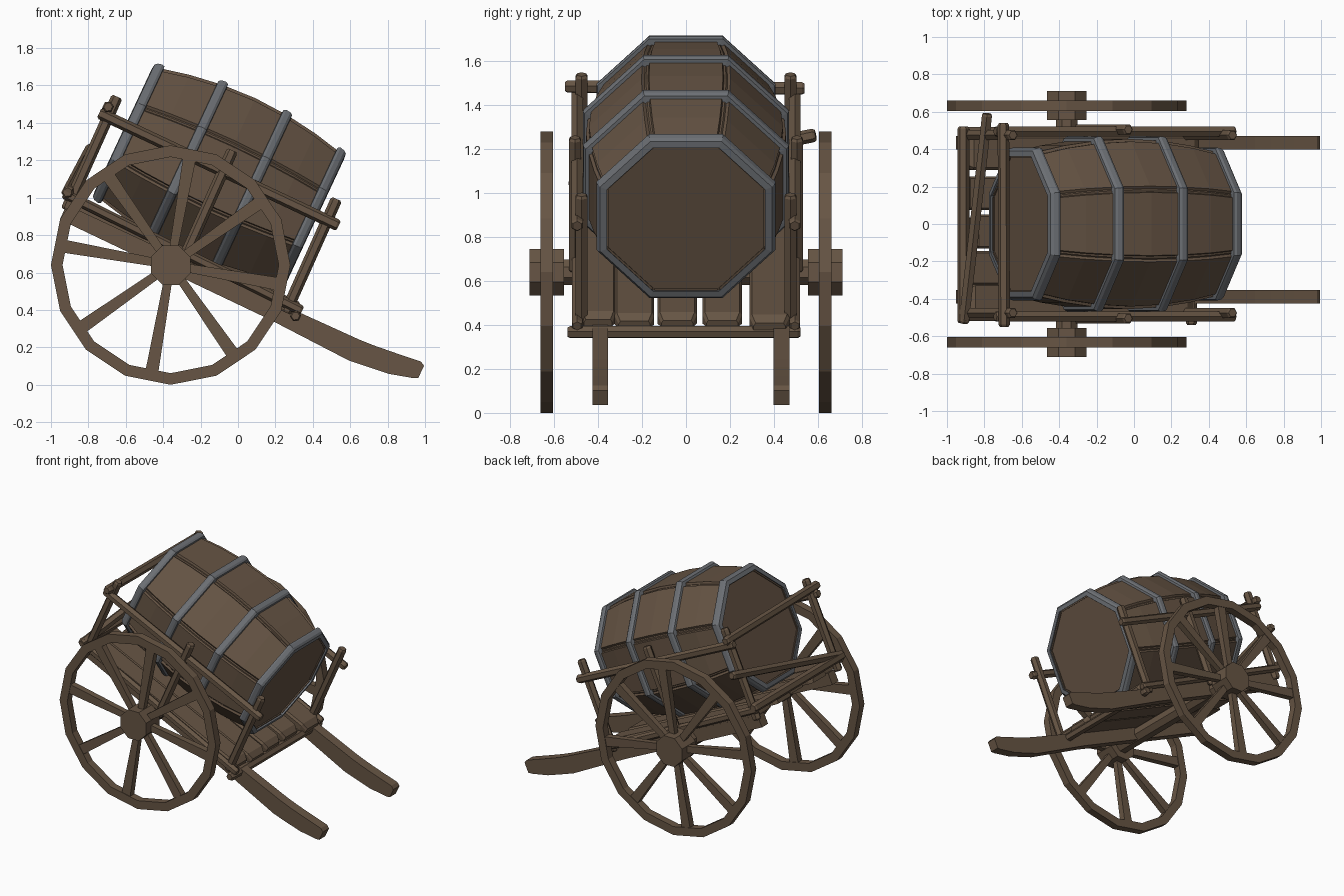
import bpy, bmesh, math
from mathutils import Matrix, Vector

if "Cube" in bpy.data.objects:
    bpy.data.objects.remove(bpy.data.objects["Cube"])

# Cart frame: origin on the axle, tilted nose-down 25 degrees
CART = Matrix.Translation((-0.36, 0, 0.64)) @ Matrix.Rotation(math.radians(25), 4, 'Y')
AXLE = Matrix.Translation((-0.36, 0, 0.64))


def material(name, rgb):
    m = bpy.data.materials.new(name)
    m.diffuse_color = (*rgb, 1)
    m.use_nodes = True
    m.node_tree.nodes["Principled BSDF"].inputs["Base Color"].default_value = m.diffuse_color
    return m


WOOD = material("brown wood", (0.135, 0.091, 0.058))
OAK = material("barrel oak", (0.128, 0.086, 0.056))
STEEL = material("grey iron", (0.15, 0.16, 0.175))


def finish(name, bm, mat, mtx):
    bmesh.ops.recalc_face_normals(bm, faces=bm.faces[:])
    bm.transform(mtx)
    me = bpy.data.meshes.new(name)
    bm.to_mesh(me)
    bm.free()
    me.materials.append(mat)
    ob = bpy.data.objects.new(name, me)
    bpy.context.collection.objects.link(ob)
    return ob


def loft(bm, rings, closed=False):
    """Skin a list of point rings; cap the ends unless closed."""
    vs = [[bm.verts.new(p) for p in r] for r in rings]
    n = len(vs[0])
    for i in range(len(vs) if closed else len(vs) - 1):
        a, b = vs[i], vs[(i + 1) % len(vs)]
        for k in range(n):
            bm.faces.new((a[k], a[(k + 1) % n], b[(k + 1) % n], b[k]))
    if not closed:
        bm.faces.new(vs[0])
        bm.faces.new(vs[-1])


def pole(name, a, b, r, mtx=CART, sides=6):
    """Round pole with slightly chamfered ends."""
    a, b = Vector(a), Vector(b)
    d = (b - a).normalized()
    q = d.to_track_quat('Z', 'Y')
    bm = bmesh.new()
    rings = []
    for p, s in ((a, .75), (a + d * .012, 1), (b - d * .012, 1), (b, .75)):
        rings.append([p + q @ Vector((r * s * math.cos(math.tau * (k + .5) / sides),
                                      r * s * math.sin(math.tau * (k + .5) / sides), 0))
                      for k in range(sides)])
    loft(bm, rings)
    return finish(name, bm, WOOD, mtx)


def octagon(u, apothem, cw):
    R = apothem / math.cos(math.pi / 8)
    return [(u, R * math.cos(math.tau * (k + .5) / 8), cw + R * math.sin(math.tau * (k + .5) / 8))
            for k in range(8)]


# Barrel: recessed core, eight staves, four hoops
CW, MID = 0.545, 0.033


def apothem(u):
    return 0.455 - 0.075 * (abs(u - MID) / 0.55) ** 1.9


stations = [MID + d for d in (-.555, -.37, -.19, 0, .19, .37, .555)]
bm = bmesh.new()
loft(bm, [octagon(u * .985 + MID * .015, apothem(u) - .014, CW) for u in stations])
finish("barrel_core", bm, OAK, CART)

bm = bmesh.new()
for i in range(8):
    rot = Matrix.Rotation(math.tau * i / 8, 4, 'X')
    rings = []
    for u in stations:
        a = apothem(u)
        h = a * math.tan(math.pi / 8) - .02
        rings.append([Vector((0, 0, CW)) + rot @ Vector(p) for p in
                      ((u, -h, a), (u, h, a), (u, h + .008, a - .025), (u, -h - .008, a - .025))])
    loft(bm, rings)
finish("barrel_staves", bm, OAK, CART)

for i, d in enumerate((-.538, -.19, .19, .538)):
    u = MID + d
    sec = ((-.03, -.015), (-.026, .014), (-.012, .022), (.012, .022), (.026, .014), (.03, -.015))
    bm = bmesh.new()
    loft(bm, [octagon(u + du, apothem(u + du) + dr, CW) for du, dr in sec], closed=True)
    finish(f"barrel_hoop_{i + 1}", bm, STEEL, CART)

# Handle shafts: bent side profile given thickness across y
path = ((-.64, .055, -.03), (.6, .06, -.04), (1.08, .065, -.06), (1.17, .07, -.05),
        (1.30, .083, -.035), (1.43, .098, .0), (1.455, .085, .012))
for name, y in (("left_shaft", .435), ("right_shaft", -.39)):
    bm = bmesh.new()
    loft(bm, [[(u, y - .036, t), (u, y + .036, t), (u, y + .036, b), (u, y - .036, b)]
              for u, t, b in path])
    finish(name, bm, WOOD, CART)

# Bed planks with chamfered ends
planks = ((-.40, .16, -.62, .70), (-.235, .18, -.66, .72), (-.04, .18, -.60, .71),
          (.165, .18, -.65, .71), (.38, .18, -.63, .74))
for i, (y, w, u0, u1) in enumerate(planks):
    h = w / 2
    rings = []
    for u, s, t in ((u0, .8, .09), (u0 + .03, 1, .113), (u1 - .04, 1, .113), (u1, .8, .09)):
        rings.append([(u, y - h * s, .055), (u, y + h * s, .055), (u, y + h * s, t - .015),
                      (u, y + h * s * .88, t), (u, y - h * s * .88, t), (u, y - h * s, t - .015)])
    bm = bmesh.new()
    loft(bm, rings)
    finish(f"bed_plank_{i + 1}", bm, WOOD, CART)

# Side rails and posts
for side, s in (("right", -1), ("left", 1)):
    pole(f"{side}_upper_rail", (-.69, .495 * s, .575), (.725, .495 * s, .57), .031)
    pole(f"{side}_lower_rail", (-.68, .495 * s, .105), (.74, .495 * s, .075), .028)
    for label, u in (("back", -.64), ("middle", .04), ("front", .655)):
        y = .475 if label != "middle" else .505
        pole(f"{side}_{label}_post", (u + .01, y * s, .03), (u, y * s, .695), .031)

# Cross bars at both ends
pole("front_cross_bar", (.72, -.54, .035), (.72, .52, .035), .03)
pole("back_lower_bar", (-.665, -.53, .12), (-.665, .52, .12), .033)
pole("back_upper_bar", (-.66, -.55, .625), (-.66, .54, .615), .031)
pole("back_diagonal_bar", (-.91, -.53, 1.03), (-.785, .59, 1.265), .031, Matrix())

# Axle
pole("axle", (0, -.57, 0), (0, .57, 0), .062, AXLE, 8)


# Wheels: 16-sided rim, eight flared spokes, stepped hub
def ring(r, y, n, off=0):
    return [(r * math.cos(math.tau * (k + off) / n), y, r * math.sin(math.tau * (k + off) / n))
            for k in range(n)]


for side, s in (("right", -1), ("left", 1)):
    yc = .633 * s
    bm = bmesh.new()
    loft(bm, [ring(.64, yc - .028, 16), ring(.64, yc + .028, 16),
              ring(.578, yc + .028, 16), ring(.578, yc - .028, 16)], closed=True)
    finish(f"{side}_wheel_rim", bm, WOOD, AXLE)

    bm = bmesh.new()
    for k in range(8):
        rot = Matrix.Rotation(math.radians(10 + 45 * k), 4, 'Y')
        loft(bm, [[rot @ Vector((r, yc + a * t, b * w)) for a, b in ((-1, -1), (1, -1), (1, 1), (-1, 1))]
                  for r, w, t in ((.07, .022, .02), (.59, .035, .024))])
    finish(f"{side}_wheel_spokes", bm, WOOD, AXLE)

    bm = bmesh.new()
    loft(bm, [ring(.114, y * s, 8, .5) for y in (.555, .712)])
    finish(f"{side}_wheel_hub", bm, WOOD, AXLE)
